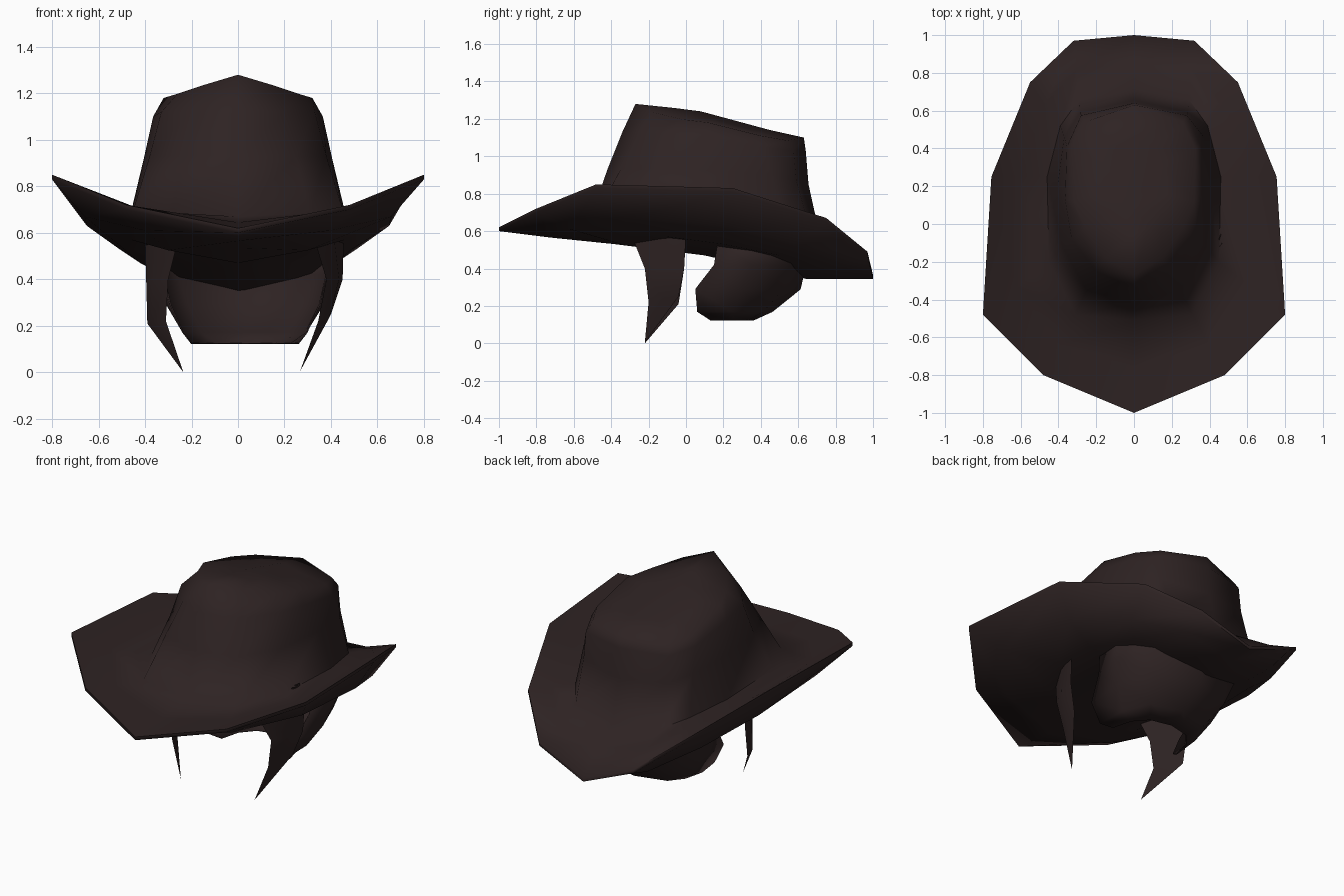
import bpy, bmesh

if "Cube" in bpy.data.objects:
    bpy.data.objects.remove(bpy.data.objects["Cube"])

felt = bpy.data.materials.new("dark_brown")
felt.diffuse_color = (0.027, 0.0165, 0.0165, 1)
felt.use_nodes = True
felt.node_tree.nodes["Principled BSDF"].inputs["Base Color"].default_value = felt.diffuse_color


def loft(name, rings, closed=True, start=None, tip=None, angle=0.9):
    """Skin a stack of equal-length rings; start and tip close the ends to a point."""
    bm = bmesh.new()
    rows = [[bm.verts.new(p) for p in ring] for ring in rings]
    n = len(rows[0])
    span = n if closed else n - 1
    for a, b in zip(rows, rows[1:]):
        for i in range(span):
            j = (i + 1) % n
            bm.faces.new((a[i], a[j], b[j], b[i]))
    for point, row in ((start, rows[0][::-1]), (tip, rows[-1])):
        if point:
            t = bm.verts.new(point)
            for i in range(span):
                bm.faces.new((row[i], row[(i + 1) % n], t))
    bmesh.ops.recalc_face_normals(bm, faces=bm.faces)
    me = bpy.data.meshes.new(name)
    bm.to_mesh(me)
    bm.free()
    ob = bpy.data.objects.new(name, me)
    bpy.context.collection.objects.link(ob)
    me.materials.append(felt)
    bpy.ops.object.select_all(action='DESELECT')
    ob.select_set(True)
    bpy.context.view_layer.objects.active = ob
    bpy.ops.object.shade_smooth_by_angle(angle=angle)
    return ob


def full(half):
    """Mirror a front-to-back half ring into a closed ring."""
    return half + [(-x, y, z) for x, y, z in half[-2:0:-1]]


# soft seam where the crown meets the brim
base = [(0, -.51, .67), (.31, -.48, .685), (.45, -.2, .70), (.46, .25, .69),
        (.39, .52, .66), (.29, .66, .62), (0, .71, .60)]

# brim: underside from the head opening out, round the edge, back to the crown
outer = [(0, -1, .62), (.48, -.80, .72), (.80, -.48, .85), (.755, .25, .83),
         (.55, .75, .67), (.32, .97, .49), (0, 1, .365)]
under_inner = [(0, -.42, .535), (.30, -.33, .525), (.46, -.10, .57), (.49, .20, .53),
               (.42, .50, .47), (.28, .62, .40), (0, .64, .345)]
under_mid = [(0, -.72, .565), (.40, -.62, .61), (.66, -.32, .67), (.65, .22, .63),
             (.51, .58, .53), (.31, .82, .42), (0, .83, .345)]
under_edge = [(x, y, z - .02) for x, y, z in outer]
top_mid = [((x + u) / 2, (y + v) / 2, (z + w) / 2 - s)
           for (x, y, z), (u, v, w), s in
           zip(outer, base, (.0, .01, .03, .03, .0, -.01, -.02))]

# crown: flared wall, rolled shoulder and a ridged sloping top
crown = [
    [(0, -.42, .93), (.25, -.35, .93), (.38, -.12, .93), (.405, .20, .92),
     (.37, .46, .90), (.285, .59, .87), (0, .655, .85)],
    [(0, -.34, 1.13), (.20, -.25, 1.12), (.33, -.08, 1.12), (.365, .13, 1.10),
     (.355, .41, 1.05), (.28, .575, 1.03), (0, .64, 1.03)],
    [(0, -.27, 1.28), (.15, -.18, 1.235), (.26, -.02, 1.198), (.32, .12, 1.18),
     (.325, .40, 1.11), (.26, .54, 1.085), (0, .63, 1.10)],
    [(0, -.06, 1.258), (.08, -.01, 1.235), (.14, .08, 1.215), (.17, .16, 1.195),
     (.16, .32, 1.15), (.12, .41, 1.135), (0, .45, 1.14)],
]

# one continuous felt body, closed underneath by a shallow sloping lining
loft("hat", [full(r) for r in (under_inner, under_mid, under_edge, outer, top_mid,
                               base, *crown)],
     start=(0, .10, .47), tip=(0, .08, 1.24), angle=1.35)

# hair at the back of the head: a curved shell open at the front
levels = [
    (.54, [(.36, .17), (.40, .35), (.31, .56), (0, .64)]),
    (.42, [(.35, .15), (.38, .35), (.29, .56), (0, .64)]),
    (.29, [(.32, .05), (.335, .30), (.25, .52), (0, .61)]),
    (.17, [(.265, .06), (.26, .25), (.19, .41), (0, .46)]),
    (.125, [(.23, .13), (.20, .25), (.13, .33), (0, .36)]),
]
arcs = [[(x + .03, y, z) for x, y in half] +
        [(.03 - x, y, z) for x, y in half[-2::-1]] for z, half in levels]
hair = loft("back_hair", arcs, closed=False)
shell = hair.modifiers.new("shell", 'SOLIDIFY')
shell.thickness = 0.006
shell.offset = 0

# pointed sideburns: thin wedges from a front edge to a back edge
sideburns = {
    "left_sideburn": (
        [(-.26, -.28, .56), (-.30, -.22, .40), (-.31, -.20, .22)],
        [(-.40, 0, .58), (-.395, -.01, .40), (-.39, -.04, .21)], (-.235, -.22, 0)),
    "right_sideburn": (
        [(.43, -.15, .705), (.335, -.28, .55), (.38, -.22, .40), (.345, -.20, .22)],
        [(.46, -.06, .715), (.455, 0, .58), (.45, -.01, .40), (.40, -.04, .25)],
        (.267, -.22, .005)),
}
for name, (front, back, tip) in sideburns.items():
    side = 1 if tip[0] > 0 else -1
    rings = []
    for f, b in zip(front, back):
        mid = [(p + q) / 2 for p, q in zip(f, b)]
        rings.append([f, (mid[0] + side * .02, mid[1], mid[2]), b])
    loft(name, rings, tip=tip)
